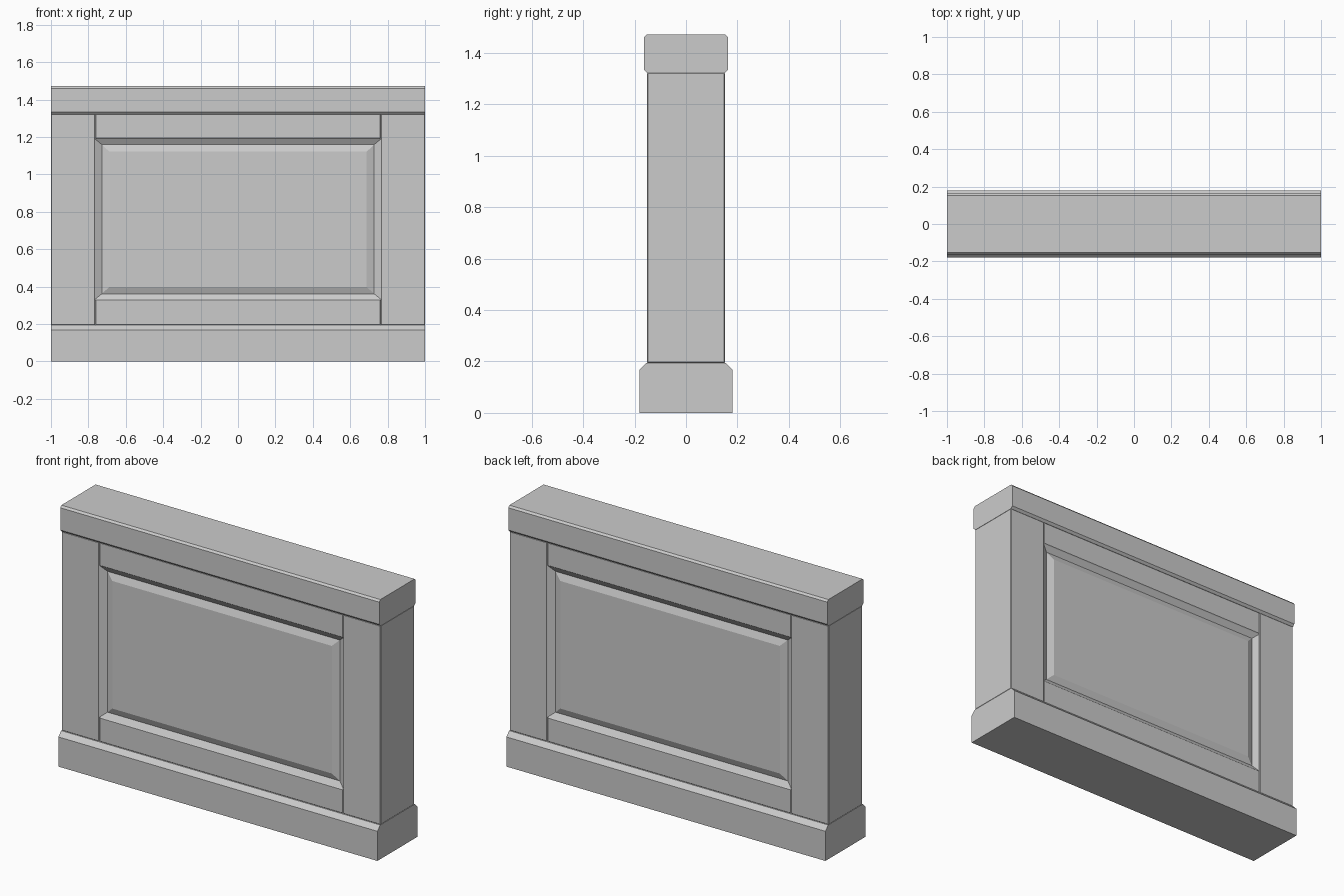
import bpy, bmesh

if "Cube" in bpy.data.objects:
    bpy.data.objects.remove(bpy.data.objects["Cube"])


def finish(bm, name):
    bmesh.ops.recalc_face_normals(bm, faces=bm.faces)
    me = bpy.data.meshes.new(name)
    bm.to_mesh(me)
    bm.free()
    ob = bpy.data.objects.new(name, me)
    bpy.context.collection.objects.link(ob)
    return ob


def extrude_profile(name, half):
    """Sweep a front/back symmetric (y, z) profile along x from -1 to 1."""
    pts = half + [(-y, z) for y, z in reversed(half)]
    bm = bmesh.new()
    face = bm.faces.new([bm.verts.new((-1, y, z)) for y, z in pts])
    ext = bmesh.ops.extrude_face_region(bm, geom=[face])
    verts = [g for g in ext["geom"] if isinstance(g, bmesh.types.BMVert)]
    bmesh.ops.translate(bm, verts=verts, vec=(2, 0, 0))
    return finish(bm, name)


def board(name, x0, x1, z0, z1, depth, bevel=0.004):
    """Box with softly chamfered edges, centred on y = 0."""
    bm = bmesh.new()
    bmesh.ops.create_cube(bm, size=1)
    bmesh.ops.scale(bm, verts=bm.verts, vec=(x1 - x0, depth * 2, z1 - z0))
    bmesh.ops.translate(bm, verts=bm.verts, vec=((x0 + x1) / 2, 0, (z0 + z1) / 2))
    bmesh.ops.bevel(bm, geom=bm.edges[:], offset=bevel, segments=1, affect='EDGES')
    return finish(bm, name)


def ring_panel(name, rings):
    """Closed panel from concentric rectangles (half width, z low, z high, depth)."""
    loops = rings[::-1] + [(w, a, b, -d) for w, a, b, d in rings]
    bm = bmesh.new()
    rows = [[bm.verts.new((x, -d, z)) for x, z in ((-w, a), (w, a), (w, b), (-w, b))]
            for w, a, b, d in loops]
    for r, s in zip(rows, rows[1:]):
        for i in range(4):
            j = (i + 1) % 4
            bm.faces.new((r[i], r[j], s[j], s[i]))
    bm.faces.new(rows[0])
    bm.faces.new(rows[-1])
    return finish(bm, name)


# Plinth with chamfered top edges, and cap chamfered above and below
extrude_profile("base_plinth", [(-0.18, 0), (-0.18, 0.168), (-0.155, 0.194)])
extrude_profile("top_cap", [(-0.151, 1.321), (-0.163, 1.334),
                            (-0.163, 1.46), (-0.153, 1.471)])

# Upright stiles at both ends
board("stile_left", -1.0, -0.764, 0.193, 1.323, 0.152)
board("stile_right", 0.764, 1.0, 0.193, 1.323, 0.152)

# Horizontal rails between the stiles
board("rail_bottom", -0.764, 0.764, 0.193, 0.332, 0.151)
board("rail_top", -0.764, 0.764, 1.189, 1.323, 0.151)

# Sloped moulding running down to a groove, then the raised field
ring_panel("raised_panel", [(0.764, 0.332, 1.189, 0.147),
                            (0.728, 0.361, 1.159, 0.128),
                            (0.688, 0.398, 1.121, 0.143)])
